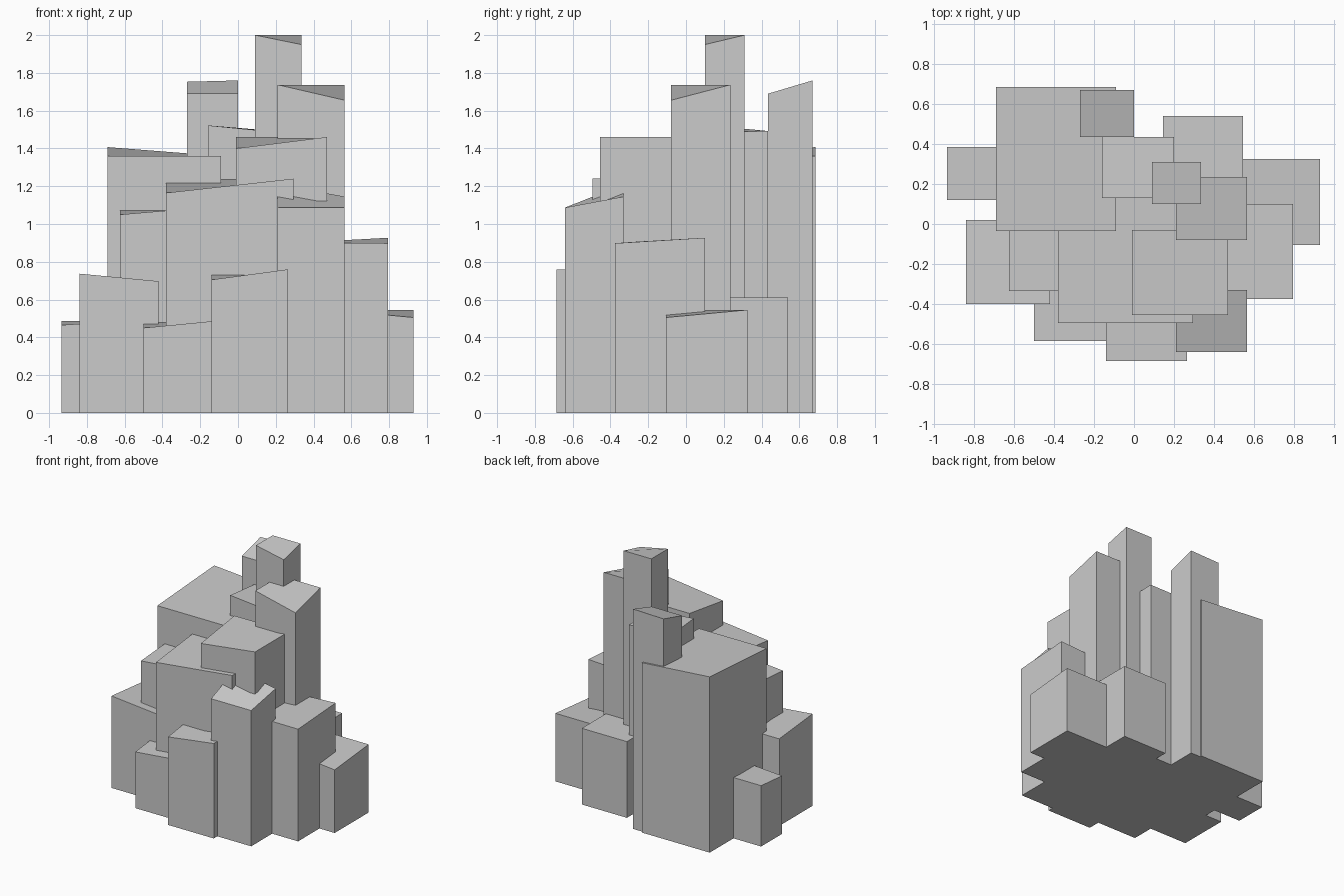
import bpy
import bmesh


def tower(name, x0, x1, y0, y1, tops):
    """Upright prism with corner heights: front-left, front-right, back-right, back-left."""
    bm = bmesh.new()
    corners = [(x0, y0), (x1, y0), (x1, y1), (x0, y1)]
    low = [bm.verts.new((x, y, 0)) for x, y in corners]
    high = [bm.verts.new((x, y, z)) for (x, y), z in zip(corners, tops)]
    bm.faces.new(low[::-1])
    bm.faces.new(high)
    for i in range(4):
        j = (i + 1) % 4
        bm.faces.new((low[i], low[j], high[j], high[i]))
    mesh = bpy.data.meshes.new(name)
    bm.to_mesh(mesh)
    bm.free()
    obj = bpy.data.objects.new(name, mesh)
    bpy.context.collection.objects.link(obj)


# Tall inner columns
tower("peak_column", 0.09, 0.335, 0.10, 0.31, (2.0, 1.95, 2.0, 2.0))
tower("right_column", 0.21, 0.565, -0.08, 0.235, (1.737, 1.655, 1.737, 1.737))
tower("back_column", -0.27, 0.0, 0.435, 0.67, (1.69, 1.69, 1.76, 1.753))
tower("middle_column", -0.16, 0.20, 0.13, 0.435, (1.522, 1.487, 1.492, 1.492))

# Broad central blocks
tower("front_upper_block", -0.01, 0.47, -0.455, -0.03, (1.40, 1.46, 1.46, 1.46))
tower("back_left_block", -0.69, -0.09, -0.035, 0.685, (1.36, 1.36, 1.36, 1.407))
tower("central_block", -0.38, 0.295, -0.495, 0.18, (1.165, 1.24, 1.24, 1.24))
tower("left_inner_block", -0.625, -0.33, -0.335, 0.0, (1.05, 1.075, 1.075, 1.075))

# Lower outer blocks
tower("front_right_block", 0.21, 0.565, -0.64, -0.33, (1.087, 1.087, 1.145, 1.21))
tower("right_block", 0.30, 0.795, -0.375, 0.10, (0.90, 0.898, 0.927, 0.90))
tower("front_block", -0.14, 0.265, -0.685, -0.28, (0.705, 0.76, 0.76, 0.76))
tower("left_block", -0.84, -0.42, -0.40, 0.02, (0.737, 0.697, 0.697, 0.697))
tower("back_block", 0.145, 0.545, 0.14, 0.54, (0.61, 0.61, 0.61, 0.61))
tower("far_right_block", 0.50, 0.93, -0.105, 0.325, (0.545, 0.505, 0.545, 0.545))
tower("far_left_block", -0.935, -0.60, 0.12, 0.385, (0.465, 0.487, 0.487, 0.487))
tower("front_left_block", -0.50, -0.12, -0.585, -0.25, (0.45, 0.487, 0.487, 0.487))
